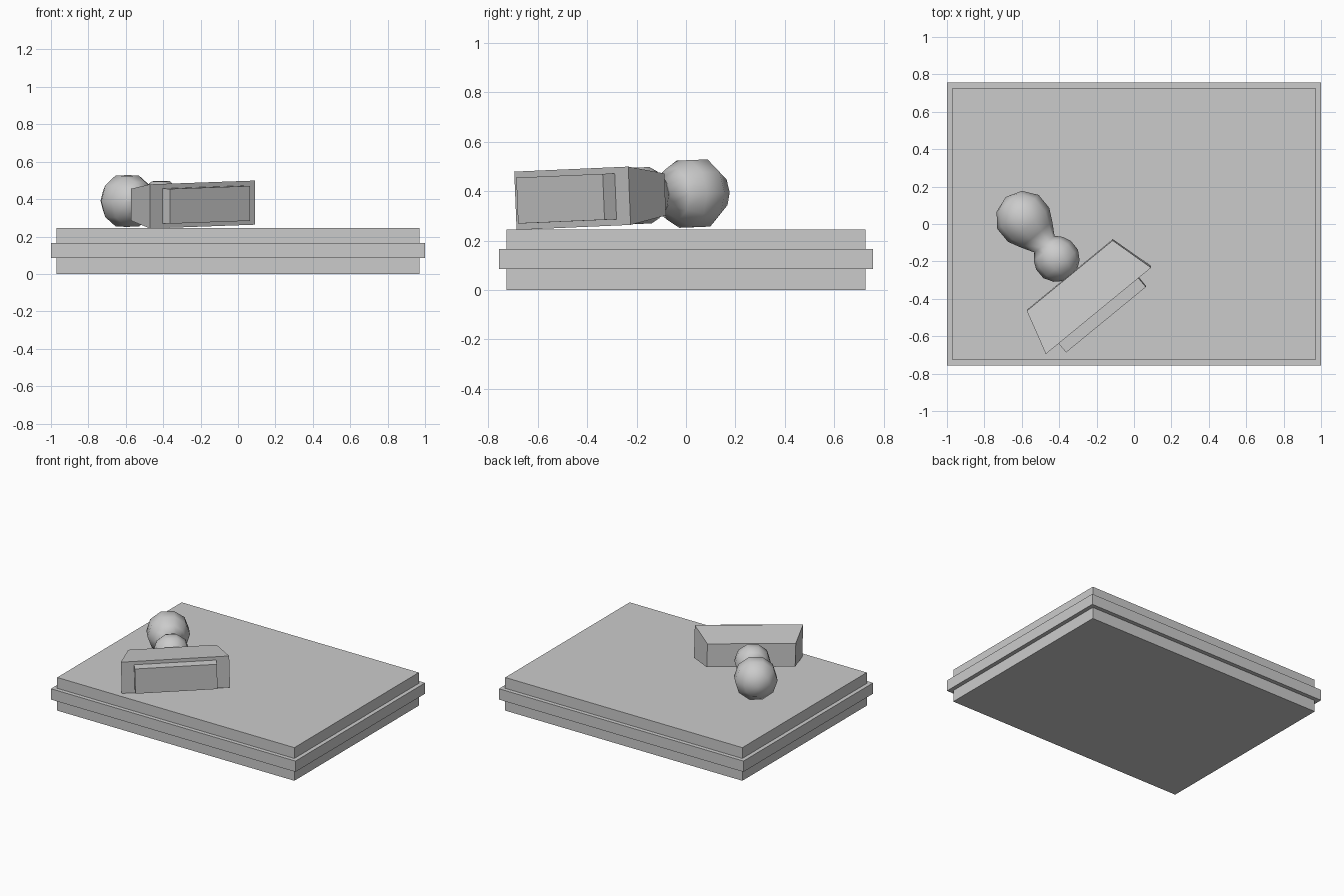
import bpy, bmesh, math
from mathutils import Matrix

if "Cube" in bpy.data.objects:
    bpy.data.objects.remove(bpy.data.objects["Cube"])


def add_object(name, bm, matrix=None):
    bmesh.ops.recalc_face_normals(bm, faces=bm.faces)
    mesh = bpy.data.meshes.new(name)
    bm.to_mesh(mesh)
    bm.free()
    obj = bpy.data.objects.new(name, mesh)
    bpy.context.collection.objects.link(obj)
    if matrix:
        obj.matrix_world = matrix
    return obj


def slab(name, hx, hy, z0, z1):
    bm = bmesh.new()
    bmesh.ops.create_cube(bm, size=1, matrix=Matrix.Translation((0, 0, (z0 + z1) / 2))
                          @ Matrix.Diagonal((2 * hx, 2 * hy, z1 - z0, 1)))
    return add_object(name, bm)


def frustum(name, back, front, matrix):
    # each end is (distance along the axis, half width, half height)
    bm = bmesh.new()
    rings = [[bm.verts.new((sx * w, -d, sz * h))
              for sx, sz in ((-1, -1), (1, -1), (1, 1), (-1, 1))]
             for d, w, h in (back, front)]
    for ring in rings:
        bm.faces.new(ring)
    for i in range(4):
        j = (i + 1) % 4
        bm.faces.new((rings[0][i], rings[0][j], rings[1][j], rings[1][i]))
    return add_object(name, bm, matrix)


def lathe(name, profile, sides, matrix):
    # profile points are (distance along the axis, radius)
    bm = bmesh.new()
    verts = [bm.verts.new((r, -d, 0)) for d, r in profile]
    edges = [bm.edges.new(p) for p in zip(verts, verts[1:])]
    bmesh.ops.spin(bm, geom=verts + edges, cent=(0, 0, 0), axis=(0, 1, 0),
                   angle=2 * math.pi, steps=sides)
    bmesh.ops.remove_doubles(bm, verts=bm.verts, dist=0.0005)
    obj = add_object(name, bm, matrix)
    obj.data.shade_smooth()
    return obj


# Ink pad case: bottom tray, wider rim, lid
slab("pad_tray", 0.97, 0.727, 0, 0.085)
slab("pad_rim", 1.0, 0.757, 0.085, 0.165)
slab("pad_lid", 0.97, 0.727, 0.165, 0.245)

# Stamp lying on the lid, origin at the centre of the handle knob
pose = (Matrix.Translation((-0.592, 0.03, 0.39))
        @ Matrix.Rotation(math.radians(39.4), 4, 'Z')
        @ Matrix.Rotation(math.radians(1.7), 4, 'X')
        @ Matrix.Rotation(math.radians(-1.6), 4, 'Y'))

# Handle: knob, waist and lower bulb
lathe("stamp_handle", [(-0.148, 0), (-0.118, 0.088), (-0.045, 0.143), (0.045, 0.143),
                       (0.11, 0.11), (0.178, 0.07), (0.21, 0.1), (0.255, 0.12),
                       (0.315, 0.12), (0.365, 0.09), (0.40, 0.04), (0.405, 0)], 10, pose)

# Stamp block and printing face
frustum("stamp_block", (0.392, 0.297, 0.085), (0.634, 0.364, 0.118), pose)
frustum("stamp_face", (0.62, 0.276, 0.093), (0.697, 0.276, 0.093), pose)
